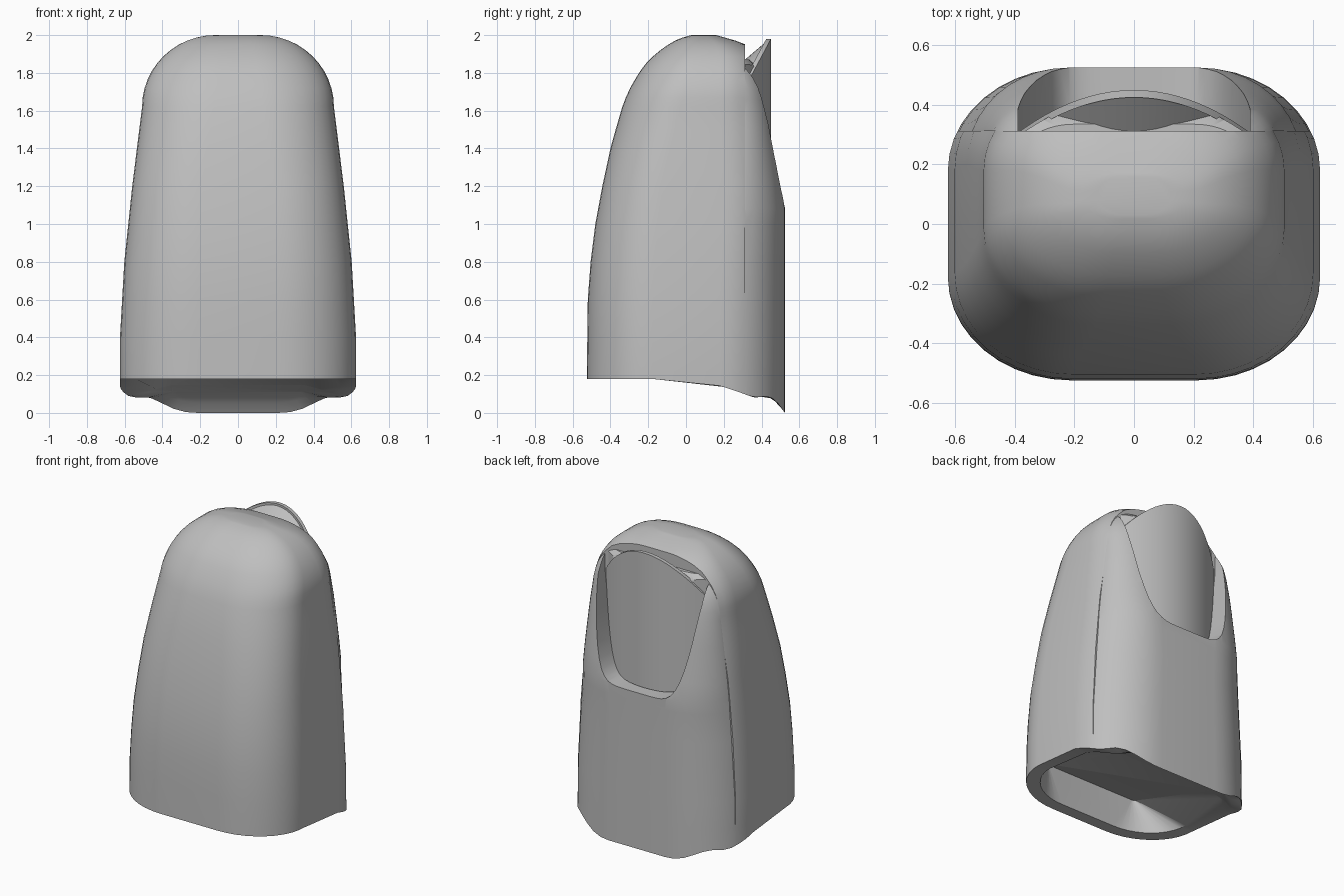
import bpy, bmesh, math

cube = bpy.data.objects.get("Cube")
if cube:
    bpy.data.objects.remove(cube)

grey = bpy.data.materials.new("plain grey")
grey.use_nodes = True
GREY = (0.52, 0.52, 0.52, 1)
grey.diffuse_color = GREY
grey.node_tree.nodes["Principled BSDF"].inputs["Base Color"].default_value = GREY

SEAM = 0.312


def lerp(table, t):
    """Piecewise linear lookup in a list of (key, value) pairs."""
    if t <= table[0][0]:
        return table[0][1]
    for (a, va), (b, vb) in zip(table, table[1:]):
        if t <= b:
            return va + (vb - va) * (t - a) / (b - a)
    return table[-1][1]


# Profiles against height: half width, front depth, back depth, corner rounding
SIDES = [(0.4, .625), (0.8, .602), (1.2, .56), (1.62, .508)]
FRONT = [(0.2, -.525), (0.6, -.52), (0.8, -.505), (1, -.48), (1.2, -.443), (1.4, -.4),
         (1.6, -.345), (1.7, -.307), (1.8, -.25), (1.85, -.212), (1.9, -.162), (1.94, -.11),
         (1.97, -.06), (1.99, -.01), (2, .03)]
BACK_FRONT_PIECE = [(1.1, .525), (1.5, .5), (1.72, .48), (1.8, .46), (1.9, .4), (1.96, .3), (2, .16)]
BACK_REAR_PIECE = [(1.08, .525), (1.2, .507), (1.43, .472), (1.6, .447), (1.72, .422),
                   (1.8, .39), (1.84, .365), (1.87, .335)]
ROUND_FRONT_PIECE = [(1.2, .66), (1.8, .78)]
ROUND_REAR_PIECE = [(.9, .66), (1.5, .48)]
# Lower rim height against depth
RIM = [(0, .18), (.05, .177), (.1, .168), (.2, .137), (.31, .1), (.36, .08), (.44, .09),
       (.48, .06), (.524, 0)]


def half_width(z):
    """Tapering sides that close in an elliptical dome."""
    if z <= 1.62:
        return lerp(SIDES, z)
    return .12 + .388 * math.sqrt(max(0, 1 - ((z - 1.62) / .38) ** 2))


def section(width, front, back, rounding, steps=10):
    """Rounded rectangle outline."""
    cy, hd = (front + back) / 2, (back - front) / 2
    rx, ry = width * rounding, hd * rounding
    points = []
    for q, (sx, sy) in enumerate([(1, 1), (-1, 1), (-1, -1), (1, -1)]):
        for i in range(steps + 1):
            a = math.pi / 2 * (q + i / steps)
            points.append((sx * (width - rx) + rx * math.cos(a),
                           cy + sy * (hd - ry) + ry * math.sin(a)))
    return points


def finish(name, bm):
    bmesh.ops.recalc_face_normals(bm, faces=bm.faces)
    mesh = bpy.data.meshes.new(name)
    bm.to_mesh(mesh)
    bm.free()
    mesh.materials.append(grey)
    obj = bpy.data.objects.new(name, mesh)
    bpy.context.collection.objects.link(obj)
    return obj


def smooth(obj):
    bpy.ops.object.select_all(action='DESELECT')
    obj.select_set(True)
    bpy.context.view_layer.objects.active = obj
    bpy.ops.object.shade_smooth_by_angle(angle=math.radians(40))


def rim_height(y):
    return lerp(RIM, y)


def ceiling_height(y):
    """Underside of the cap, falling toward the back."""
    return .4 - .29 * (y + .42) / .84


def shell(name, heights, back, rounding, inset, keep_front):
    """Lofted cap with a shallow hollow underneath, cut at the seam plane."""
    bm = bmesh.new()
    rings = []

    def add_ring(points, height):
        rings.append([bm.verts.new((x, y, height(y))) for x, y in points])

    # Outer skin from top to rim
    for z in reversed(heights):
        add_ring(section(half_width(z) - inset * min(z, 1.5), lerp(FRONT, z), lerp(back, z),
                         lerp(rounding, z)), lambda y: z)
    add_ring(section(.625, -.525, .525, .66), rim_height)
    # Hollow: inner rim, then sloping ceiling
    add_ring(section(.545, -.445, .485, .62), rim_height)
    add_ring(section(.35, -.42, .42, .05), ceiling_height)
    for a, b in zip(rings, rings[1:]):
        for i in range(len(a)):
            j = (i + 1) % len(a)
            bm.faces.new((a[i], a[j], b[j], b[i]))
    bm.faces.new(rings[0])
    bm.faces.new(rings[-1])
    # Trim at the seam and close the cut
    cut = bmesh.ops.bisect_plane(bm, geom=bm.verts[:] + bm.edges[:] + bm.faces[:],
                                 plane_co=(0, SEAM, 0), plane_no=(0, 1, 0),
                                 clear_outer=keep_front, clear_inner=not keep_front)
    edges = [e for e in cut["geom_cut"] if isinstance(e, bmesh.types.BMEdge)]
    bmesh.ops.holes_fill(bm, edges=edges, sides=0)
    return finish(name, bm)


def nail_arc(u):
    return .45 - .14 * u * u


def curved_plate(name, width, low, high, near, far, columns=32, rows=8):
    """Solid between two depth functions; its top may vary with depth."""
    bm = bmesh.new()
    layers = []
    for depth in (near, far):
        grid = []
        for i in range(columns + 1):
            u = -math.cos(math.pi * i / columns)
            y = depth(u)
            lo, hi = low(u), high(u, y)
            grid.append([bm.verts.new((width * u, y, lo + (hi - lo) * k / rows))
                         for k in range(rows + 1)])
        layers.append(grid)
    for g in layers:
        for i in range(columns):
            for k in range(rows):
                bm.faces.new((g[i][k], g[i + 1][k], g[i + 1][k + 1], g[i][k + 1]))
    n, f = layers
    for k in (0, rows):
        for i in range(columns):
            bm.faces.new((n[i][k], n[i + 1][k], f[i + 1][k], f[i][k]))
    for i in (0, columns):
        for k in range(rows):
            bm.faces.new((n[i][k], n[i][k + 1], f[i][k + 1], f[i][k]))
    return finish(name, bm)


# Front half of the fingertip, with a step at the seam
DOME = [1.62 + .38 * math.sin(math.pi / 2 * i / 12) for i in range(13)]
front_shell = shell("front_shell", [.22, .4, .6, .8, 1, 1.2, 1.4, 1.5] + DOME,
                    BACK_FRONT_PIECE, ROUND_FRONT_PIECE, 0, True)

# Rear half, slightly lower and narrower toward the top
rear_shell = shell("rear_shell",
                   [.22, .4, .8, 1, 1.08, 1.2, 1.3, 1.43, 1.52, 1.6, 1.66, 1.72, 1.76, 1.8, 1.84, 1.87],
                   BACK_REAR_PIECE, ROUND_REAR_PIECE, .014, False)

# Recess for the nail
recess = curved_plate("nail_recess_cutter", .39, lambda u: 1.06 + .65 * abs(u) ** 6,
                      lambda u, y: 2.2, lambda u: nail_arc(u) - .015, lambda u: .8)
recess.hide_render = True
cutter = rear_shell.modifiers.new("nail_recess", 'BOOLEAN')
cutter.operation = 'DIFFERENCE'
cutter.solver = 'EXACT'
cutter.object = recess
bpy.context.view_layer.objects.active = rear_shell
bpy.ops.object.modifier_apply(modifier=cutter.name)
bpy.data.objects.remove(recess)

# Nail with a rounded free tip
nail = curved_plate("nail", .385, lambda u: 1.065 + .64 * abs(u) ** 6,
                    lambda u, y: 1.98 - .26 * u * u,
                    lambda u: nail_arc(u) - .025, nail_arc)

# Sloping bed that fills the gap between the seam and the nail tip
nail_bed = curved_plate("nail_bed", .36, lambda u: 1.45,
                        lambda u, y: 1.87 - .15 * u * u + .85 * (y - SEAM),
                        lambda u: .3, lambda u: nail_arc(.92 * u) - .018)

for part in (front_shell, rear_shell, nail, nail_bed):
    smooth(part)
